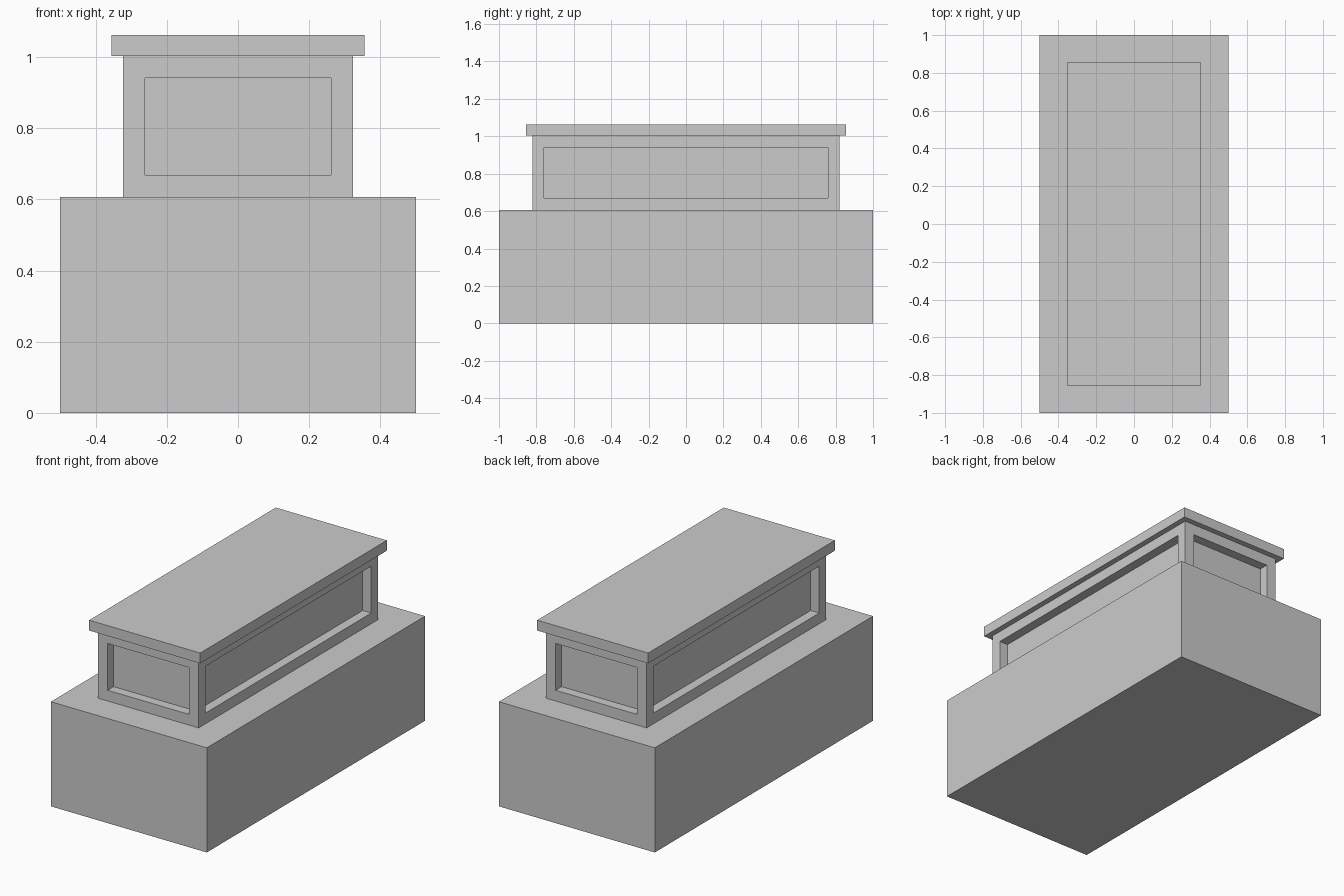
import bpy
import bmesh
from mathutils import Matrix

if "Cube" in bpy.data.objects:
    bpy.data.objects.remove(bpy.data.objects["Cube"])


def block(name, half_x, half_y, z0, z1, panel=None):
    """Box part; panel=(border, depth) sinks a framed recess into each side wall."""
    bm = bmesh.new()
    bmesh.ops.create_cube(
        bm, size=1,
        matrix=Matrix.Translation((0, 0, (z0 + z1) / 2))
        @ Matrix.Diagonal((2 * half_x, 2 * half_y, z1 - z0, 1)))
    if panel:
        border, depth = panel
        bm.normal_update()
        walls = [f for f in bm.faces if abs(f.normal.z) < 0.5]
        bmesh.ops.inset_individual(bm, faces=walls, thickness=border)
        for f in walls:
            direction = -f.normal.copy() * depth
            new = bmesh.ops.extrude_discrete_faces(bm, faces=[f])["faces"][0]
            bmesh.ops.translate(bm, verts=new.verts, vec=direction)
        bmesh.ops.recalc_face_normals(bm, faces=bm.faces)
    mesh = bpy.data.meshes.new(name)
    bm.to_mesh(mesh)
    bm.free()
    obj = bpy.data.objects.new(name, mesh)
    bpy.context.collection.objects.link(obj)
    return obj


# Large lower block
block("base", 0.5, 1.0, 0.0, 0.607)
# Upper storey with a recessed window panel on every side
block("upper_storey", 0.323, 0.822, 0.607, 1.003, panel=(0.088, 0.055))
# Overhanging roof slab
block("roof", 0.356, 0.855, 1.003, 1.063)
